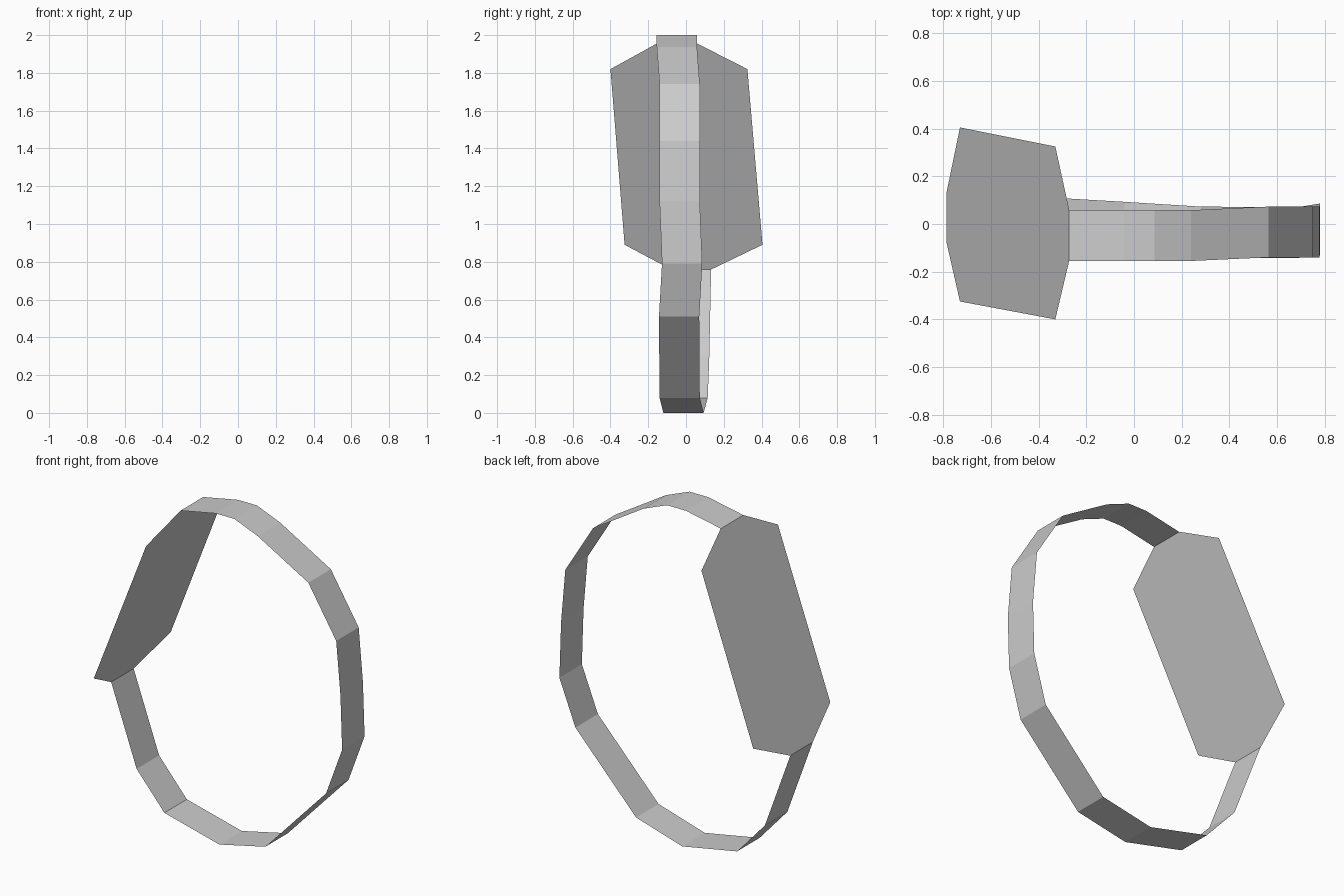
import bpy


def make_mesh(name, verts, faces):
    mesh = bpy.data.meshes.new(name)
    mesh.from_pydata(verts, [], faces)
    obj = bpy.data.objects.new(name, mesh)
    bpy.context.collection.objects.link(obj)
    return obj


# Flat eight-sided patch, tilted about the y axis: outline as (y, z)
outline = [(-0.40, 1.82), (-0.155, 1.955), (0.06, 1.955), (0.325, 1.82),
           (0.405, 0.89), (0.135, 0.76), (-0.08, 0.76), (-0.325, 0.89)]


def patch_x(z):
    return -0.33 + (z - 1.82) * 0.43


make_mesh("eye_patch", [(patch_x(z), y, z) for y, z in outline], [range(8)])

# Strap: thin ribbon looping round the head, stations as (x, z, near y)
WIDTH = 0.213
stations = [(patch_x(1.955), 1.955, -0.155), (-0.04, 2.0, -0.155),
            (0.085, 2.0, -0.155), (0.24, 1.938, -0.155),
            (0.565, 1.74, -0.14), (0.75, 1.44, -0.14),
            (0.778, 1.12, -0.14), (0.78, 0.79, -0.127),
            (0.685, 0.51, -0.143), (0.28, 0.08, -0.14),
            (-0.04, 0.0, -0.12), (-0.42, 0.08, -0.098),
            (-0.61, 0.29, -0.09), (patch_x(0.76), 0.76, -0.08)]
verts = []
for x, z, y in stations:
    verts += [(x, y, z), (x, y + WIDTH, z)]
faces = [(2 * i, 2 * i + 1, 2 * i + 3, 2 * i + 2)
         for i in range(len(stations) - 1)]
make_mesh("strap", verts, faces)
